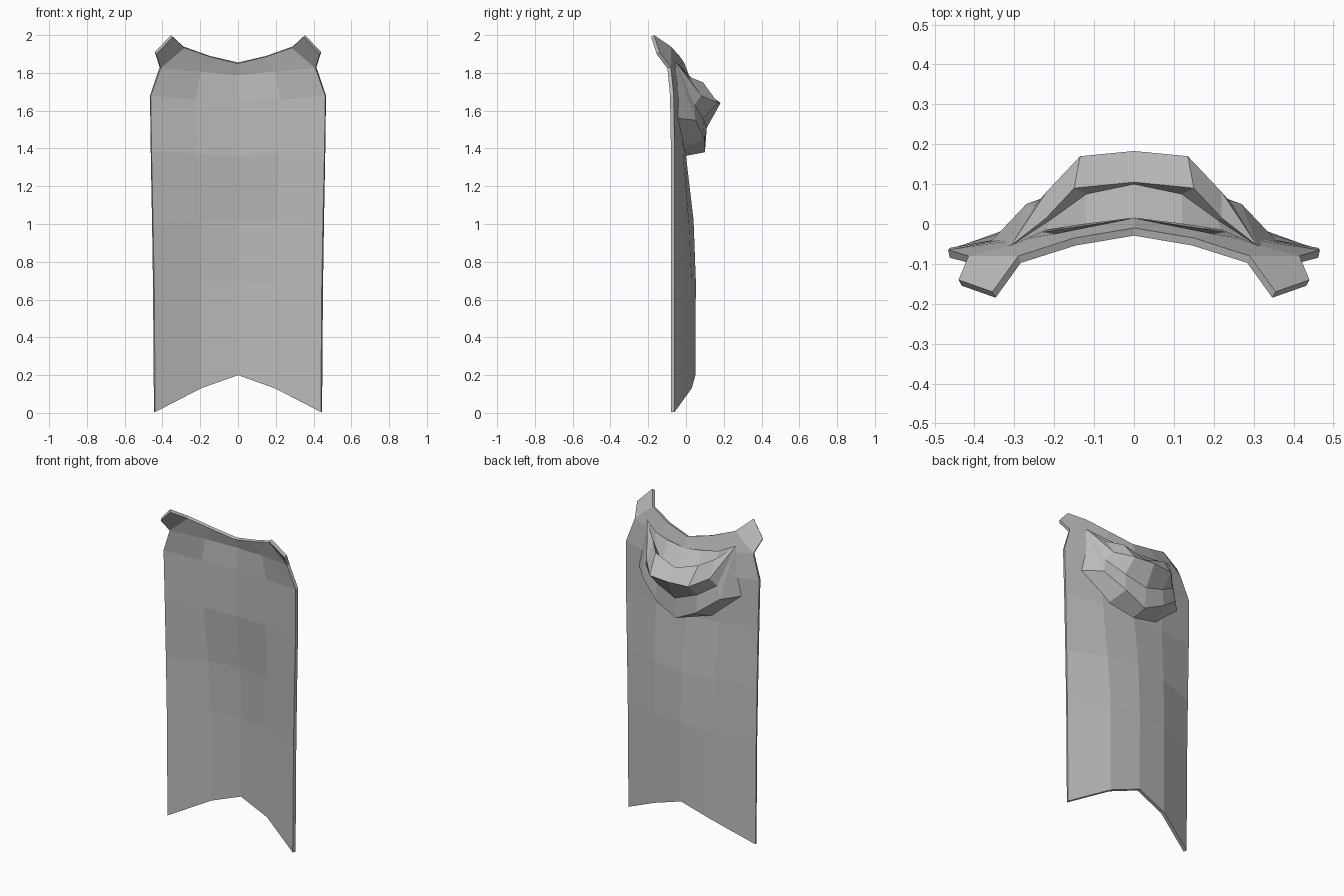
import bpy
import bmesh

if "Cube" in bpy.data.objects:
    bpy.data.objects.remove(bpy.data.objects["Cube"], do_unlink=True)

cloth = bpy.data.materials.new("grey_cloth")
cloth.use_nodes = True
cloth.diffuse_color = (0.5, 0.5, 0.5, 1)
cloth.node_tree.nodes["Principled BSDF"].inputs["Base Color"].default_value = (0.5, 0.5, 0.5, 1)


def loft(bm, rows, flip):
    """Skin quads between rows of equal length and return the vertices."""
    grid = [[bm.verts.new(p) for p in row] for row in rows]
    for low, high in zip(grid, grid[1:]):
        for c in range(len(low) - 1):
            quad = [low[c], low[c + 1], high[c + 1], high[c]]
            bm.faces.new(quad[::-1] if flip else quad)
    return grid


def finish(bm, name, thickness=0):
    """Turn the left half into a mirrored, flat-shaded object."""
    mesh = bpy.data.meshes.new(name)
    bm.to_mesh(mesh)
    bm.free()
    mesh.materials.append(cloth)
    obj = bpy.data.objects.new(name, mesh)
    bpy.context.collection.objects.link(obj)
    mirror = obj.modifiers.new("mirror", "MIRROR")
    mirror.use_clip = True
    mirror.merge_threshold = 0.001
    if thickness:
        solid = obj.modifiers.new("thickness", "SOLIDIFY")
        solid.thickness = thickness
        solid.offset = -1
    return obj


# Cape sheet: centre, middle and edge points, from hem to collar
cape_rows = [
    [(0, .05, .2), (.2, .03, .13), (.445, -.06, .005)],
    [(0, .052, .7), (.2, .03, .69), (.45, -.06, .67)],
    [(0, .04, 1.02), (.21, .015, 1.02), (.455, -.06, 1.0)],
    [(0, 0, 1.36), (.22, -.015, 1.37), (.462, -.06, 1.38)],
    [(0, 0, 1.65), (.23, -.02, 1.66), (.466, -.065, 1.68)],
    [(0, .015, 1.79), (.2, -.025, 1.81), (.415, -.08, 1.83)],
    [(0, -.01, 1.855), (.15, -.035, 1.89), (.29, -.08, 1.94)],
]
bm = bmesh.new()
grid = loft(bm, cape_rows, True)

# Pointed shoulder tab
tip = bm.verts.new((.355, -.17, 2.0))
corner = bm.verts.new((.44, -.14, 1.91))
bm.faces.new((grid[-1][2], tip, corner, grid[-2][2]))
finish(bm, "cape", 0.02)

# Folded hood: rings running from the neck, over the roll, to the underside
end = (.31, -.055, 1.86)
hood_rows = [
    [(0, .015, 1.79), (.12, 0, 1.80), (.22, -.015, 1.82)],
    [(0, .1, 1.69), (.12, .075, 1.70), (.21, .01, 1.74)],
    [(0, .105, 1.70), (.15, .09, 1.75), (.22, .015, 1.78)],
    [(0, .183, 1.64), (.135, .17, 1.64), (.22, .08, 1.68)],
    [(0, .11, 1.51), (.14, .09, 1.56), (.25, .045, 1.63)],
    [(0, .1, 1.38), (.14, .098, 1.45), (.27, .05, 1.55)],
    [(0, -.005, 1.36), (.18, -.02, 1.40), (.36, -.045, 1.56)],
]
bm = bmesh.new()
grid = loft(bm, hood_rows, False)
point = bm.verts.new(end)
for upper, lower in zip(grid, grid[1:]):
    bm.faces.new((upper[2], point, lower[2]))
finish(bm, "hood")
